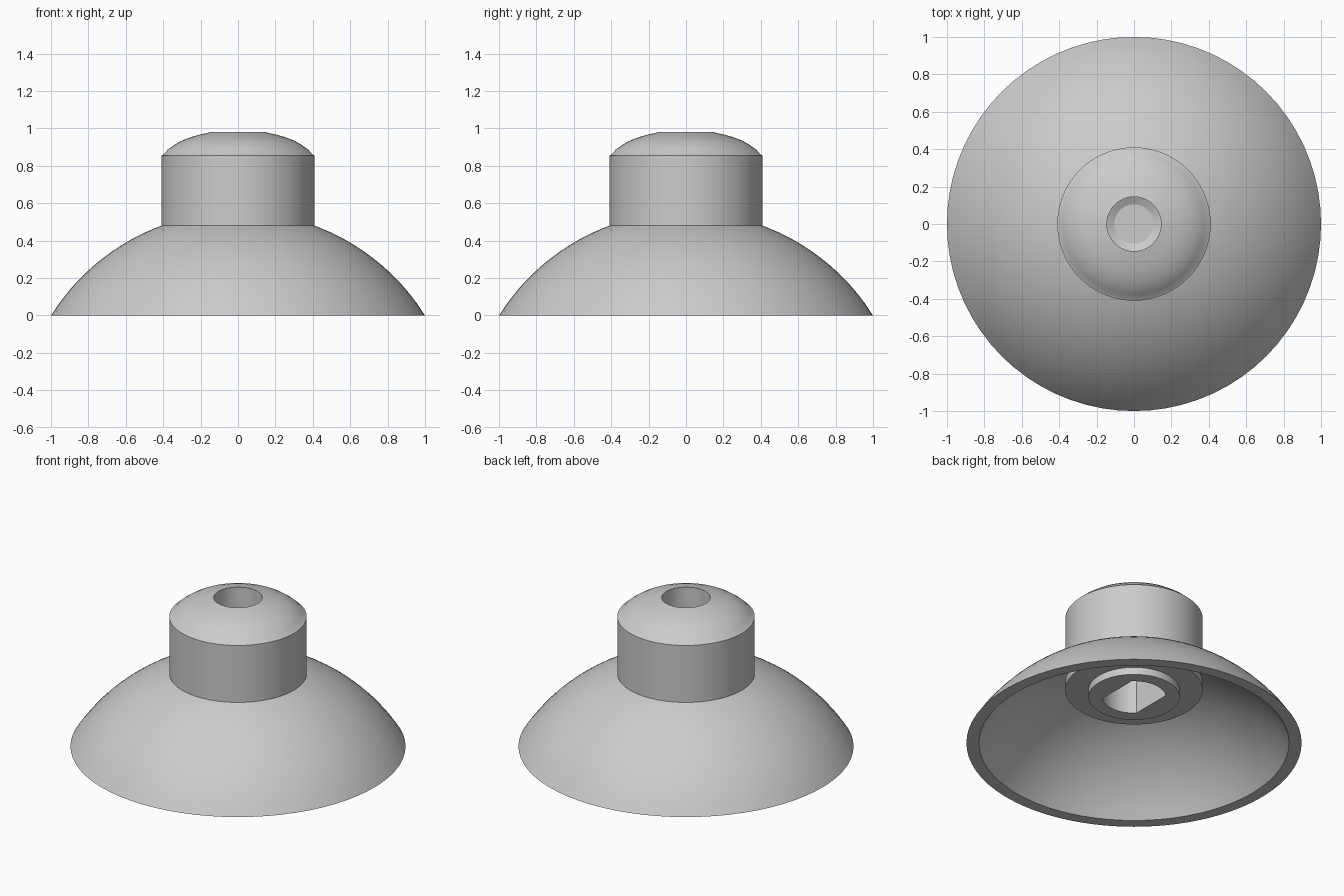
import bpy
import bmesh
from math import sqrt, sin, cos, pi, asin, radians

cube = bpy.data.objects.get("Cube")
if cube:
    bpy.data.objects.remove(cube, do_unlink=True)

SEGMENTS = 72

# Material
grey = bpy.data.materials.new("light grey plastic")
grey.use_nodes = True
colour = (0.6, 0.6, 0.6, 1)
grey.diffuse_color = colour
grey.node_tree.nodes["Principled BSDF"].inputs["Base Color"].default_value = colour


def finish(name, bm):
    """Turn a bmesh into a named object with the grey material."""
    bmesh.ops.remove_doubles(bm, verts=bm.verts, dist=1e-5)
    bmesh.ops.recalc_face_normals(bm, faces=bm.faces)
    mesh = bpy.data.meshes.new(name)
    bm.to_mesh(mesh)
    bm.free()
    mesh.materials.append(grey)
    obj = bpy.data.objects.new(name, mesh)
    bpy.context.collection.objects.link(obj)
    return obj


def lathe(name, profile, closed=False):
    """Spin a list of (radius, height) points round the z axis."""
    bm = bmesh.new()
    verts = [bm.verts.new((r, 0, z)) for r, z in profile]
    edges = [bm.edges.new(pair) for pair in zip(verts, verts[1:])]
    if closed:
        edges.append(bm.edges.new((verts[-1], verts[0])))
    bmesh.ops.spin(bm, geom=verts + edges, cent=(0, 0, 0), axis=(0, 0, 1),
                   angle=2 * pi, steps=SEGMENTS)
    return finish(name, bm)


def select_only(obj):
    bpy.ops.object.select_all(action='DESELECT')
    obj.select_set(True)
    bpy.context.view_layer.objects.active = obj


def smooth(obj):
    select_only(obj)
    bpy.ops.object.shade_smooth_by_angle(angle=radians(25))


def sphere_arc(start, end, drop, steps=16):
    """Points on a sphere centred below the ground, meeting z=0 at the rim."""
    rim = max(start, end)
    big = sqrt(rim * rim + drop * drop)
    radii = [start + (end - start) * i / steps for i in range(steps + 1)]
    return [(r, sqrt(big * big - r * r) - drop) for r in radii]


# Flared skirt: a spherical shell with a flat bottom rim
DROP = 0.627
skirt = lathe("flared_skirt",
              sphere_arc(1.0, 0.38, DROP) + sphere_arc(0.38, 0.925, DROP),
              closed=True)
smooth(skirt)

# Hub: collar, stem wall, domed cap and the blind hole in its top
dome = [(0.4, 0.86), (0.375, 0.887), (0.34, 0.912), (0.3, 0.935),
        (0.25, 0.954), (0.2, 0.968), (0.145, 0.98)]
hub = lathe("stem_hub",
            [(0, 0.316), (0.272, 0.316), (0.272, 0.364), (0.41, 0.364),
             (0.41, 0.855)] + dome +
            [(0.145, 0.74), (0.105, 0.72), (0, 0.72)])

# Socket cutter: a round bar with two flats
bm = bmesh.new()
RADIUS, FLAT = 0.19, 0.133
half = asin(FLAT / RADIUS)
outline = []
for side in (0, pi):
    for i in range(17):
        a = side - half + 2 * half * i / 16
        outline.append(bm.verts.new((RADIUS * sin(a), RADIUS * cos(a), 0.25)))
base = bm.faces.new(outline)
top = bmesh.ops.extrude_face_region(bm, geom=[base])["geom"]
bmesh.ops.translate(bm, vec=(0, 0, 0.39),
                    verts=[v for v in top if isinstance(v, bmesh.types.BMVert)])
cutter = finish("socket_cutter", bm)
cutter.hide_render = True

# Cut the socket, then drop the cutter
cut = hub.modifiers.new("socket", 'BOOLEAN')
cut.operation = 'DIFFERENCE'
cut.solver = 'EXACT'
cut.object = cutter
select_only(hub)
bpy.ops.object.modifier_apply(modifier=cut.name)
bpy.data.objects.remove(cutter, do_unlink=True)
smooth(hub)
